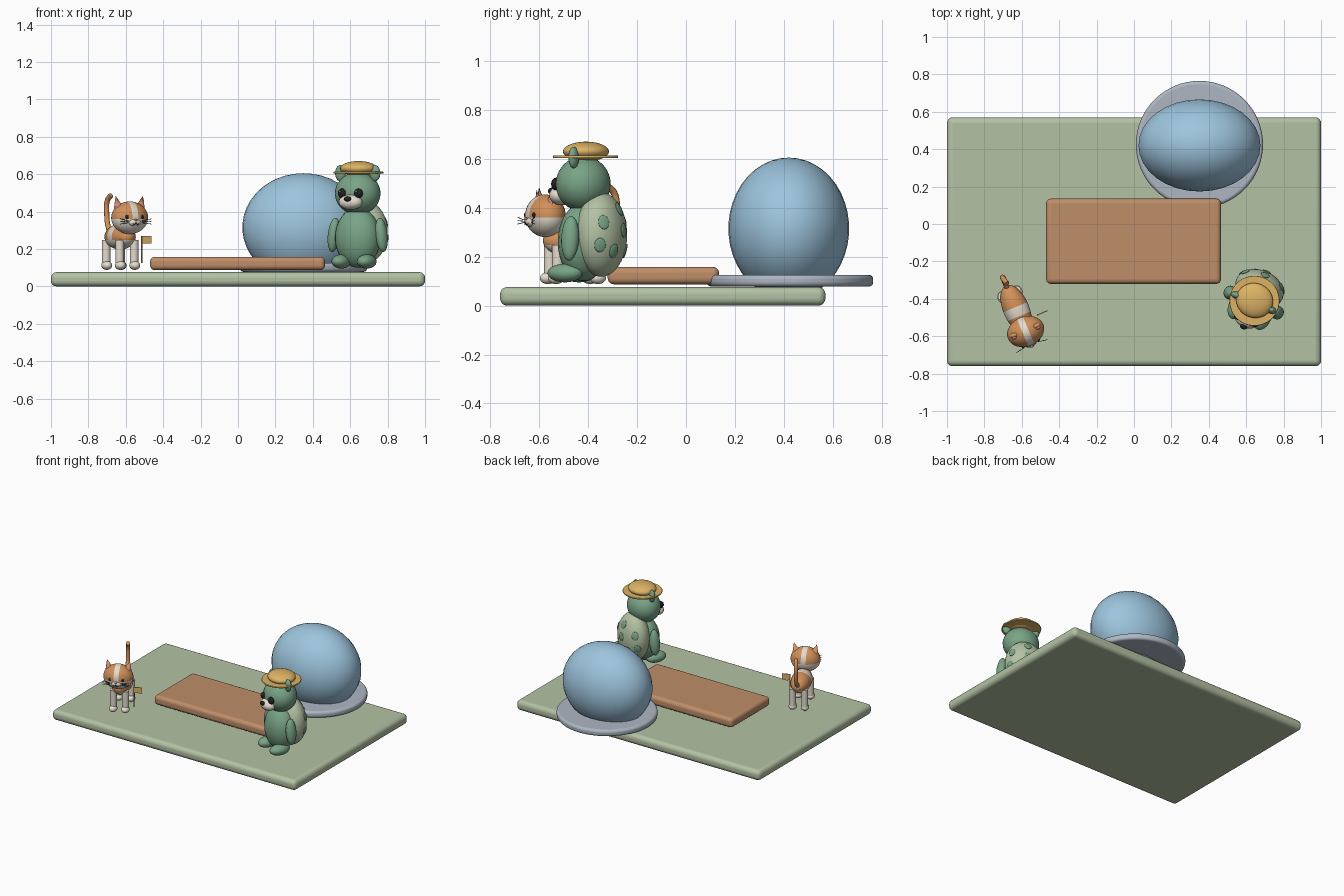
import bpy, bmesh, math
from mathutils import Matrix, Vector

if "Cube" in bpy.data.objects:
    bpy.data.objects.remove(bpy.data.objects["Cube"], do_unlink=True)


def material(name, r, g, b):
    m = bpy.data.materials.new(name)
    m.use_nodes = True
    m.diffuse_color = (r, g, b, 1)
    bsdf = next(n for n in m.node_tree.nodes if n.type == 'BSDF_PRINCIPLED')
    bsdf.inputs["Base Color"].default_value = (r, g, b, 1)
    return m


SAGE = material("sage", .45, .54, .37)
CLAY = material("clay", .52, .27, .14)
BLUE = material("sky blue", .34, .56, .73)
GREY = material("cool grey", .42, .47, .54)
GREEN = material("leaf green", .19, .37, .24)
CREAM = material("cream", .78, .72, .62)
ORANGE = material("orange", .64, .28, .10)
GOLD = material("straw", .72, .45, .13)
BLACK = material("black", .015, .015, .018)
PINK = material("pink", .60, .25, .23)

WORLD = Matrix.Identity(4)
BEAR = Matrix.Translation((.64, -.42, 0)) @ Matrix.Rotation(-.4, 4, 'Z')
CAT = Matrix.Translation((-.63, -.455, 0)) @ Matrix.Rotation(.4, 4, 'Z')


def finish(name, bm, mats, frame, local, smooth=True):
    # place the mesh, keeping its size in the mesh data
    bm.transform(local)
    me = bpy.data.meshes.new(name)
    for f in bm.faces:
        f.smooth = smooth
    bm.to_mesh(me)
    bm.free()
    for m in mats:
        me.materials.append(m)
    ob = bpy.data.objects.new(name, me)
    ob.matrix_world = frame
    bpy.context.collection.objects.link(ob)
    return ob


def placed(loc, size, rot=None):
    rot = rot or Matrix.Identity(4)
    return Matrix.Translation(loc) @ rot @ Matrix.Diagonal((*size, 1))


def ball(name, loc, radii, mat, frame=WORLD, rot=None, segs=24):
    bm = bmesh.new()
    bmesh.ops.create_uvsphere(bm, u_segments=segs, v_segments=segs * 2 // 3, radius=1)
    return finish(name, bm, [mat], frame, placed(loc, radii, rot))


def patched_ball(name, loc, radii, mats, frame, cuts, rule):
    # sphere cut along planes so the coat patches have clean borders
    bm = bmesh.new()
    bmesh.ops.create_uvsphere(bm, u_segments=32, v_segments=20, radius=1)
    for co, no in cuts:
        bmesh.ops.bisect_plane(bm, geom=bm.verts[:] + bm.edges[:] + bm.faces[:],
                               dist=1e-5, plane_co=co, plane_no=no)
    for f in bm.faces:
        f.material_index = int(rule(f.calc_center_median()))
    return finish(name, bm, mats, frame, placed(loc, radii))


def cone(name, loc, size, mat, frame=WORLD, rot=None, top=0.0, segs=24, bevel=0):
    # unit cone or cylinder, size gives radii and height
    bm = bmesh.new()
    bmesh.ops.create_cone(bm, cap_ends=True, segments=segs, radius1=1, radius2=top, depth=1)
    ob = finish(name, bm, [mat], frame, placed(loc, size, rot), False)
    soften(ob, bevel)
    return ob


def box(name, lo, hi, mat, frame=WORLD, bevel=0):
    bm = bmesh.new()
    bmesh.ops.create_cube(bm, size=1)
    lo, hi = Vector(lo), Vector(hi)
    ob = finish(name, bm, [mat], frame, placed((lo + hi) / 2, hi - lo), False)
    soften(ob, bevel)
    return ob


def soften(ob, width):
    if width:
        mod = ob.modifiers.new("Rounded", 'BEVEL')
        mod.width, mod.segments, mod.limit_method = width, 5, 'ANGLE'
    bpy.ops.object.select_all(action='DESELECT')
    ob.select_set(True)
    bpy.context.view_layer.objects.active = ob
    bpy.ops.object.shade_smooth_by_angle(angle=math.radians(40))


def tube(name, points, radius, mat, frame):
    cu = bpy.data.curves.new(name, 'CURVE')
    cu.dimensions, cu.bevel_depth, cu.bevel_resolution = '3D', radius, 3
    cu.use_fill_caps = True
    sp = cu.splines.new('BEZIER')
    sp.bezier_points.add(len(points) - 1)
    for p, co in zip(sp.bezier_points, points):
        p.co = co
        p.handle_left_type = p.handle_right_type = 'AUTO'
    cu.materials.append(mat)
    ob = bpy.data.objects.new(name, cu)
    ob.matrix_world = frame
    bpy.context.collection.objects.link(ob)


# Ground, raised slab, dome on its disc
box("ground_slab", (-1, -.76, 0), (1, .57, .076), SAGE, bevel=.03)
box("raised_slab", (-.47, -.32, .087), (.465, .135, .158), CLAY, bevel=.025)
cone("dome_disc", (.35, .425, .102), (.34, .34, .048), GREY, top=1, segs=64, bevel=.018)
ball("dome", (.35, .42, .315), (.327, .247, .29), BLUE, segs=32)

# Bear: body, shell, head
ball("bear_body", (0, 0, .26), (.125, .1, .16), GREEN, BEAR)
shell_c, shell_r = Vector((0, .08, .29)), Vector((.135, .1, .172))
ball("bear_shell", shell_c, shell_r, SAGE, BEAR, segs=32)
ball("bear_head", (0, 0, .497), (.124, .11, .113), GREEN, BEAR, segs=32)
ball("bear_muzzle", (0, -.098, .45), (.066, .045, .04), CREAM, BEAR)
ball("bear_nose", (0, -.14, .468), (.02, .014, .014), BLACK, BEAR)
for side, s in (("left", 1), ("right", -1)):
    ball(side + "_bear_eye", (.047 * s, -.1, .497), (.024, .02, .026), BLACK, BEAR)
    ball(side + "_bear_eye_glint", (.047 * s - .007, -.118, .507), (.005, .004, .005), CREAM, BEAR, segs=12)
    ball(side + "_bear_ear", (.1 * s, 0, .605), (.03, .02, .044), GREEN, BEAR)
    ball(side + "_bear_arm", (.138 * s, 0, .275), (.032, .037, .092), GREEN, BEAR,
         Matrix.Rotation(-.12 * s, 4, 'Y'))
    ball(side + "_bear_foot", (.074 * s, -.05, .133), (.047, .075, .038), GREEN, BEAR)

# Flat spots on the shell
for i, (angle, lift) in enumerate(((0, .1), (.95, .3), (-.95, .3), (.5, -.4), (-.5, -.4), (0, .65), (1.1, -.25), (-1.1, -.25))):
    d = Vector((math.sin(angle) * math.cos(lift), math.cos(angle) * math.cos(lift), math.sin(lift)))
    normal = Vector(a / b for a, b in zip(d, shell_r)).normalized()
    spot_at = shell_c + Vector(a * b for a, b in zip(d, shell_r))
    ball(f"shell_spot_{i + 1}", spot_at, (.024, .03, .006), GREEN, BEAR,
         normal.to_track_quat('Z', 'Y').to_matrix().to_4x4(), segs=16)

# Straw hat
cone("hat_brim", (0, .01, .608), (.134, .134, .011), GOLD, BEAR, top=1, segs=40, bevel=.004)
ball("hat_crown", (0, .012, .63), (.1, .093, .04), GOLD, BEAR, segs=32)

# Cat: patched body and head
X, Y, Z = Vector((1, 0, 0)), Vector((0, 1, 0)), Vector((0, 0, 1))
patched_ball("cat_body", (0, 0, .265), (.07, .138, .068), [CREAM, ORANGE], CAT,
             [(Z * -.25, Z), (Y * -.3, Y), (Y * .08, Y)],
             lambda c: c.z > -.25 and not -.3 < c.y < .08)
patched_ball("cat_head", (0, -.13, .367), (.102, .08, .087), [CREAM, ORANGE], CAT,
             [(Z * -.08, Z), (X * -.17, X), (X * .17, X)],
             lambda c: c.z > -.08 and abs(c.x) > .17)
ball("cat_muzzle", (0, -.2, .342), (.034, .018, .02), CREAM, CAT)
ball("cat_nose", (0, -.217, .355), (.009, .006, .006), PINK, CAT, segs=12)
tube("cat_mouth", [(-.018, -.213, .335), (-.008, -.218, .331), (0, -.219, .339),
                   (.008, -.218, .331), (.018, -.213, .335)], .0018, BLACK, CAT)
for side, s in (("left", 1), ("right", -1)):
    tilt = Matrix.Rotation(.25 * s, 4, 'Y')
    cone(side + "_cat_ear", (.07 * s, -.125, .448), (.03, .018, .075), ORANGE, CAT, tilt)
    cone(side + "_cat_inner_ear", (.071 * s, -.136, .446), (.021, .012, .058), PINK, CAT, tilt)
    ball(side + "_cat_eye", (.043 * s, -.198, .37), (.011, .008, .012), BLACK, CAT, segs=12)
    for j in (-1, 0, 1):
        tube(f"{side}_whisker_{j + 2}", [(.04 * s, -.207, .345 + .005 * j), (.09 * s, -.215, .347 + .014 * j)],
             .0015, BLACK, CAT)
    # Legs and paws
    for end, y in (("front", -.093), ("hind", .093)):
        cone(f"{side}_{end}_cat_leg", (.042 * s, y, .178), (.023, .023, .14), CREAM, CAT, top=1)
        ball(f"{side}_{end}_cat_paw", (.042 * s, y - .008, .112), (.028, .034, .024), CREAM, CAT)

# Tail hooking forward at the tip
tube("cat_tail", [(0, .12, .28), (0, .165, .32), (0, .185, .4), (0, .175, .46), (.008, .145, .487)],
     .014, ORANGE, CAT)

# Small flag by the cat's side
cone("flag_pole", (.094, -.073, .197), (.004, .004, .145), CLAY, CAT, top=1, segs=12)
box("flag", (.094, -.076, .228), (.15, -.07, .27), GOLD, CAT)
